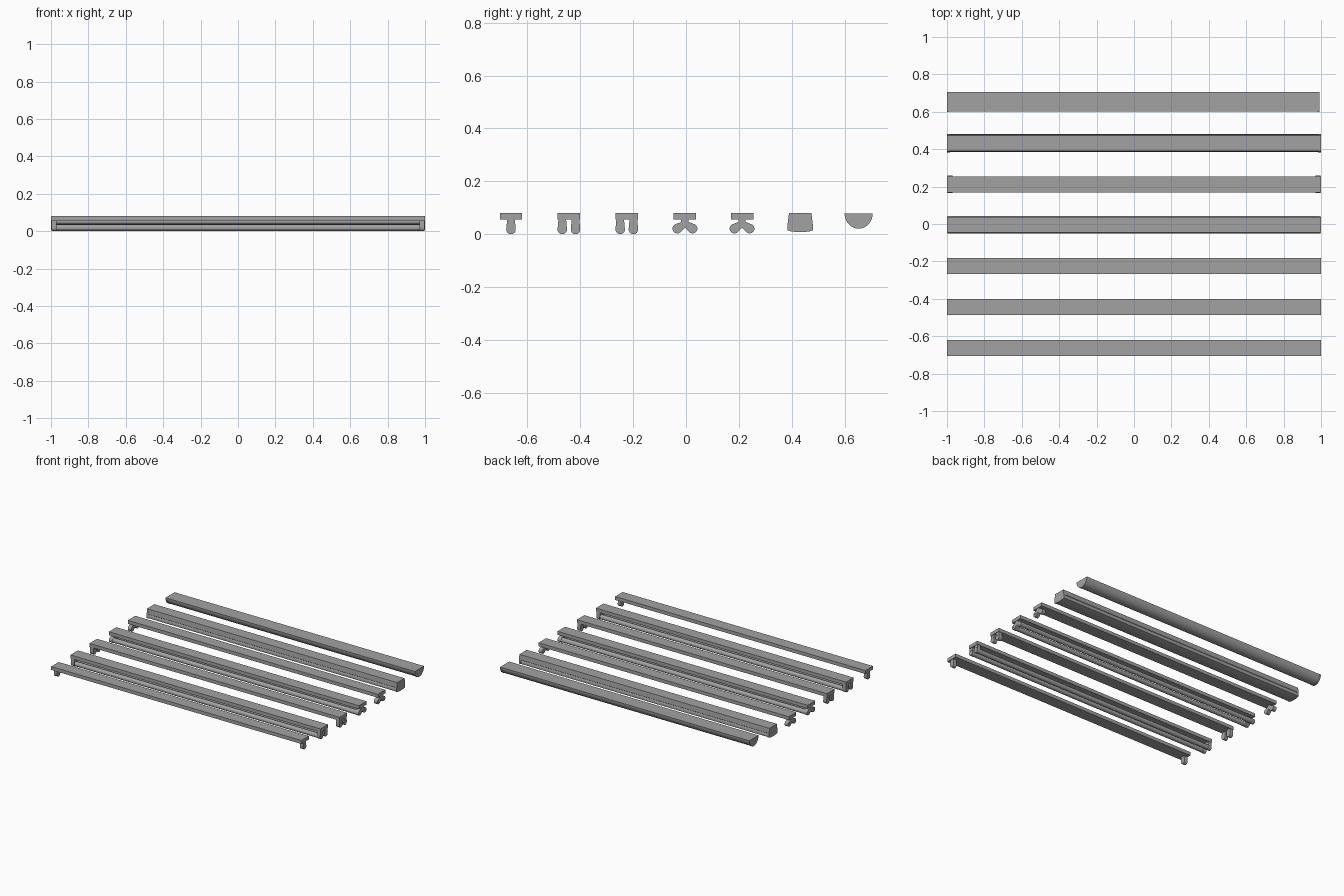
import bpy, bmesh, math

if "Cube" in bpy.data.objects:
    bpy.data.objects.remove(bpy.data.objects["Cube"])

mat = bpy.data.materials.new("warm_grey")
mat.diffuse_color = (0.37, 0.36, 0.36, 1)
mat.use_nodes = True
mat.node_tree.nodes["Principled BSDF"].inputs["Base Color"].default_value = mat.diffuse_color


def finish(bm, name, smooth=True):
    bmesh.ops.recalc_face_normals(bm, faces=bm.faces)
    me = bpy.data.meshes.new(name)
    bm.to_mesh(me)
    bm.free()
    me.materials.append(mat)
    ob = bpy.data.objects.new(name, me)
    bpy.context.collection.objects.link(ob)
    if smooth:
        bpy.ops.object.select_all(action='DESELECT')
        ob.select_set(True)
        bpy.context.view_layer.objects.active = ob
        bpy.ops.object.shade_smooth_by_angle(angle=math.radians(35))
    return ob


def extrude(name, profile, x0, x1):
    """Extrude a (y, z) outline along x."""
    bm = bmesh.new()
    f = bm.faces.new([bm.verts.new((x0, y, z)) for y, z in profile])
    r = bmesh.ops.extrude_face_region(bm, geom=[f])
    vs = [v for v in r['geom'] if isinstance(v, bmesh.types.BMVert)]
    bmesh.ops.translate(bm, verts=vs, vec=(x1 - x0, 0, 0))
    return finish(bm, name)


def circle(y, z, r, n=24):
    return [(y + r * math.cos(2 * math.pi * i / n),
             z + r * math.sin(2 * math.pi * i / n)) for i in range(n)]


def hull(name, points, x0, x1):
    """Convex prism around (y, z) points."""
    bm = bmesh.new()
    for x in (x0, x1):
        for y, z in points:
            bm.verts.new((x, y, z))
    r = bmesh.ops.convex_hull(bm, input=bm.verts)
    junk = [v for v in r['geom_interior'] if isinstance(v, bmesh.types.BMVert)]
    bmesh.ops.delete(bm, geom=junk, context='VERTS')
    return finish(bm, name)


def rect(y, z0, z1, w):
    return [(y - w, z0), (y + w, z0), (y + w, z1), (y - w, z1)]


ENDS = (("left", -0.997, -0.970), ("right", 0.970, 0.997))


def batten(name, y, lamps, tubes, angled=False):
    # mounting channel
    extrude(name + "_channel", rect(y, 0.055, 0.08, 0.0425), -1, 1)
    for side, x0, x1 in ENDS:
        if angled:
            # short neck that carries both arms
            extrude(f"{name}_neck_{side}", rect(y, 0.038, 0.056, 0.014), x0, x1)
        for i, d in enumerate(lamps):
            lobe = circle(y + d, 0.021 if angled else 0.018, 0.018)
            if angled:
                top = circle(y, 0.040, 0.011)
            else:
                top = rect(y + d, 0.04, 0.056, 0.0145)
            hull(f"{name}_lamp_holder_{side}_{i}", lobe + top, x0, x1)
            # contact slot on the outer face
            xo = x0 if x0 < 0 else x1
            extrude(f"{name}_slot_{side}_{i}",
                    rect(y + d, 0.034, 0.037, 0.008) if not angled
                    else rect(y + d, 0.020, 0.023, 0.008), xo - 0.001, xo + 0.001)
    if tubes:
        for i, d in enumerate(lamps):
            extrude(f"{name}_tube_{i}",
                    circle(y + d, 0.021 if angled else 0.018, 0.0165), -0.972, 0.972)


batten("single_batten", -0.662, [0], False)
batten("twin_batten_with_tubes", -0.443, [-0.025, 0.025], True)
batten("twin_batten_empty", -0.224, [-0.025, 0.025], False)
batten("angled_batten_with_tubes", -0.004, [-0.029, 0.029], True, True)
batten("angled_batten_empty", 0.212, [-0.029, 0.029], False, True)

# covered batten: tapered housing, diffuser bulging below, end caps
CY = 0.432


def mirror(half):
    return [(CY + y, z) for y, z in half] + [(CY - y, z) for y, z in reversed(half)]


extrude("covered_housing", mirror([(0.042, 0.08), (0.0455, 0.044), (0.042, 0.04)]), -1, 1)
extrude("covered_diffuser", mirror([(0.043, 0.042), (0.046, 0.038), (0.048, 0.024),
                                    (0.046, 0.016), (0.035, 0.012), (0.015, 0.009)]),
        -0.99, 0.99)
for side, x0, x1 in (("left", -1, -0.985), ("right", 0.985, 1)):
    extrude("covered_end_cap_" + side,
            mirror([(0.0425, 0.08), (0.049, 0.026), (0.048, 0.015),
                    (0.036, 0.011), (0.015, 0.008)]), x0, x1)


# half-round batten
def half_round(r):
    return [(0.653 + r * math.cos(math.pi + math.pi * i / 24),
             0.078 + (r + 0.004) * math.sin(math.pi + math.pi * i / 24)) for i in range(25)]


extrude("half_round_cover", half_round(0.0515), -0.99, 0.985)
extrude("half_round_cap_left", half_round(0.053), -1, -0.988)
extrude("half_round_cap_right", half_round(0.053), 0.981, 0.993)
